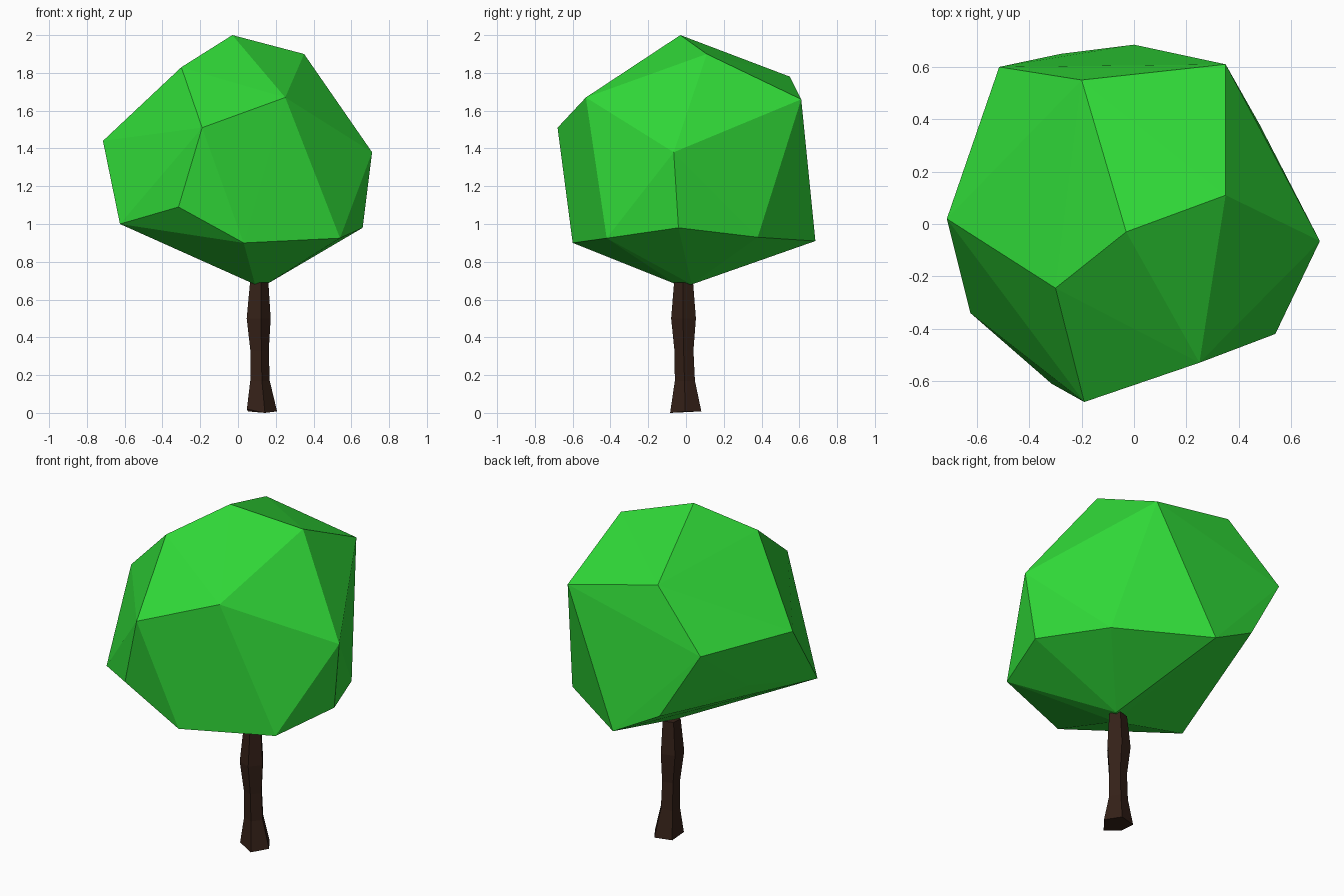
import bpy, bmesh
from math import cos, sin, tau, radians

if "Cube" in bpy.data.objects:
    bpy.data.objects.remove(bpy.data.objects["Cube"])


def finish(name, bm, color):
    bmesh.ops.recalc_face_normals(bm, faces=bm.faces)
    mesh = bpy.data.meshes.new(name)
    bm.to_mesh(mesh)
    bm.free()
    mat = bpy.data.materials.new(name + "_color")
    mat.diffuse_color = color
    mat.use_nodes = True
    mat.node_tree.nodes["Principled BSDF"].inputs["Base Color"].default_value = mat.diffuse_color
    mesh.materials.append(mat)
    obj = bpy.data.objects.new(name, mesh)
    bpy.context.collection.objects.link(obj)
    return obj


# Canopy: irregular faceted crown, the hull of its corner points
upper = [(-.03, -.03, 2.0), (.35, .11, 1.90), (-.30, -.245, 1.83),
         (-.20, .55, 1.78), (.35, .61, 1.66), (.25, -.53, 1.67),
         (-.19, -.68, 1.51), (-.515, .60, 1.457), (-.715, .02, 1.44),
         (.71, -.065, 1.38)]
lower = [(.54, -.42, .925), (.03, -.60, .90), (-.315, -.61, 1.09),
         (-.625, -.34, 1.0), (-.505, .14, 1.11), (-.28, .65, 1.06),
         (0, .685, .91), (.48, .38, .93), (.66, -.04, .98)]
base = [(.09, -.05, .68), (.15, .03, .68)]
bm = bmesh.new()
for p in upper + lower + base:
    bm.verts.new(p)
bmesh.ops.convex_hull(bm, input=bm.verts)
finish("canopy", bm, (.03, .70, .04, 1))

# Trunk: five-sided, wavy profile of (z, centre x, centre y, radius)
profile = [(.008, .12, 0, .087), (.17, .112, -.005, .056),
           (.33, .11, -.01, .053), (.50, .104, -.012, .069),
           (.69, .108, -.012, .053)]
SIDES = 5
bm = bmesh.new()
rings = []
for z, cx, cy, r in profile:
    angles = [radians(-3) + tau * i / SIDES for i in range(SIDES)]
    rings.append([bm.verts.new((cx + r * cos(a), cy + r * sin(a), z)) for a in angles])
rings[0][0].co.z = .008
rings[0][4].co.z = 0
rings[0][3].co.z = .02
for a, b in zip(rings, rings[1:]):
    for i in range(SIDES):
        j = (i + 1) % SIDES
        bm.faces.new((a[i], a[j], b[j], b[i]))
bm.faces.new(rings[0])
bm.faces.new(rings[-1])
finish("trunk", bm, (.035, .015, .009, 1))
